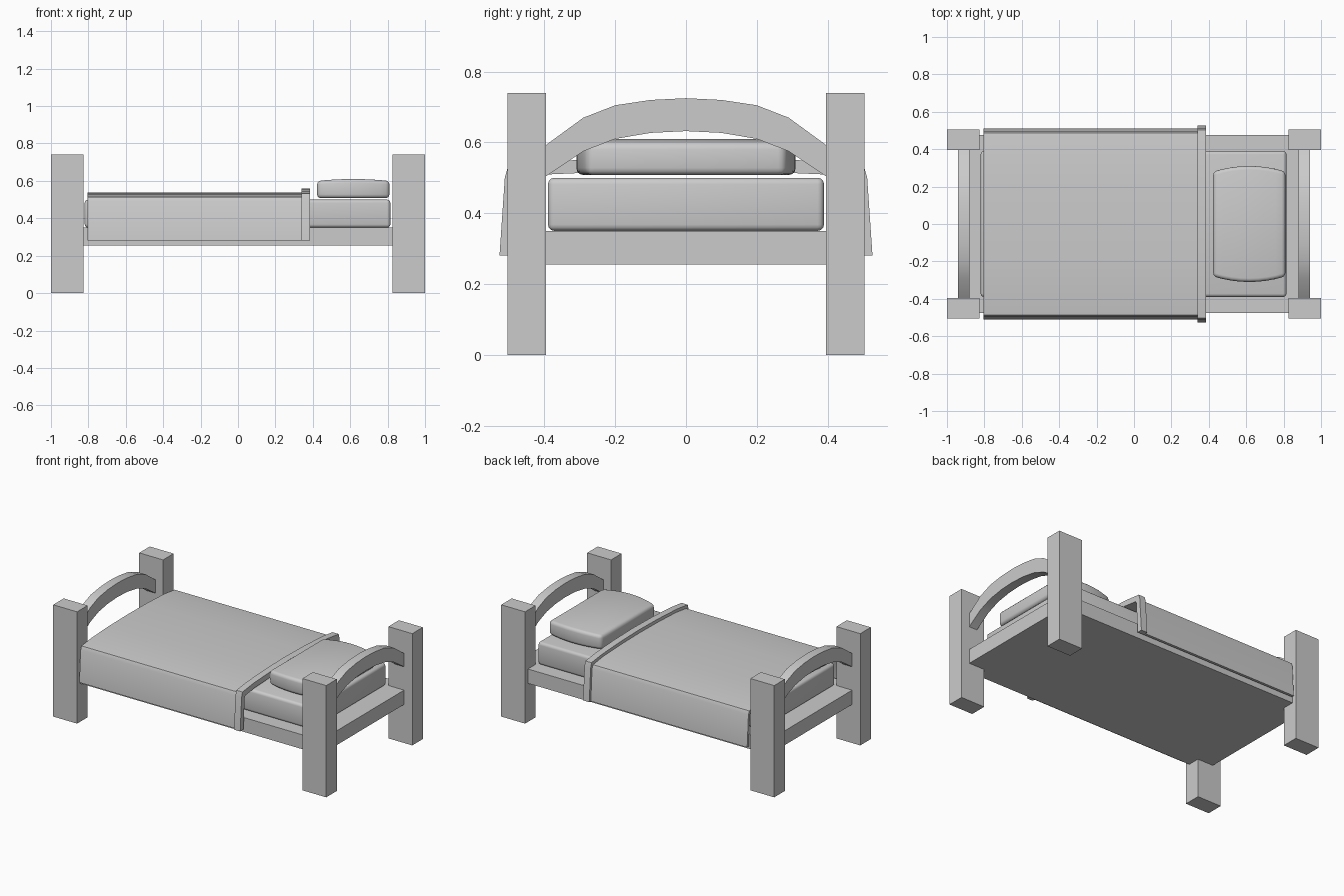
import bpy, bmesh, math

old = bpy.data.objects.get("Cube")
if old:
    bpy.data.objects.remove(old, do_unlink=True)

GREY = (0.6, 0.6, 0.6, 1)
grey = bpy.data.materials.new("plain grey")
grey.use_nodes = True
grey.diffuse_color = GREY
grey.node_tree.nodes["Principled BSDF"].inputs["Base Color"].default_value = GREY


def finish(name, bm, smooth=None):
    bmesh.ops.recalc_face_normals(bm, faces=bm.faces)
    mesh = bpy.data.meshes.new(name)
    bm.to_mesh(mesh)
    bm.free()
    mesh.materials.append(grey)
    ob = bpy.data.objects.new(name, mesh)
    bpy.context.collection.objects.link(ob)
    if smooth:
        bpy.ops.object.select_all(action='DESELECT')
        ob.select_set(True)
        bpy.context.view_layer.objects.active = ob
        bpy.ops.object.shade_smooth_by_angle(angle=math.radians(smooth))
    return ob


def box_mesh(x0, x1, y0, y1, z0, z1):
    bm = bmesh.new()
    bmesh.ops.create_cube(bm, size=1)
    for v in bm.verts:
        v.co.x = x0 if v.co.x < 0 else x1
        v.co.y = y0 if v.co.y < 0 else y1
        v.co.z = z0 if v.co.z < 0 else z1
    return bm


def round_edges(bm, radius):
    edges = [e for e in bm.edges if e.calc_face_angle(0) > 0.7]
    bmesh.ops.bevel(bm, geom=edges, offset=radius, segments=3,
                    profile=0.5, affect='EDGES')


def strip(name, outer, inner, x0, x1, smooth):
    """Extrude the band between two half profiles (y, z) along x, mirrored in y."""
    def full(half):
        return half + [(-y, z) for y, z in reversed(half[:-1])]
    bm = bmesh.new()
    loops = [[bm.verts.new((x, y, z)) for y, z in full(half)]
             for x, half in ((x0, outer), (x1, outer), (x1, inner), (x0, inner))]
    for a, b in zip(loops, loops[1:] + loops[:1]):
        for i in range(len(a) - 1):
            bm.faces.new((a[i], a[i + 1], b[i + 1], b[i]))
    for end in (0, -1):
        bm.faces.new([loop[end] for loop in loops])
    return finish(name, bm, smooth)


# Four corner posts and two arched end rails
arch_outer = [(0.42, 0.575), (0.39, 0.597), (0.29, 0.67), (0.2, 0.705), (0.1, 0.72), (0, 0.725)]
arch_inner = [(0.42, 0.487), (0.39, 0.508), (0.29, 0.575), (0.2, 0.61), (0.1, 0.627), (0, 0.632)]
for sx, end in ((-1, "foot"), (1, "head")):
    for sy, side in ((-1, "right"), (1, "left")):
        xs = sorted((sx * 0.825, sx))
        ys = sorted((sy * 0.395, sy * 0.505))
        finish(f"{end}_post_{side}", box_mesh(*xs, *ys, 0, 0.74))
    xs = sorted((sx * 0.88, sx * 0.94))
    strip(f"{end}_arch", arch_outer, arch_inner, *xs, 35)

# Bed base
finish("bed_base", box_mesh(-0.94, 0.94, -0.475, 0.475, 0.255, 0.35))

# Mattress
bm = box_mesh(-0.82, 0.815, -0.39, 0.39, 0.35, 0.5)
round_edges(bm, 0.018)
finish("mattress", bm, 50)

# Pillow with bowed ends and a slightly domed top
X0, X1 = 0.423, 0.81
bm = box_mesh(X0, X1, -0.28, 0.28, 0.508, 0.6)
along_x = [e for e in bm.edges if abs(e.verts[0].co.x - e.verts[1].co.x) > 0.1]
bmesh.ops.subdivide_edges(bm, edges=along_x, cuts=7)
for v in bm.verts:
    t = (2 * v.co.x - X0 - X1) / (X1 - X0)
    bow = 1 - t * t
    v.co.y += math.copysign(0.03 * bow, v.co.y)
    if v.co.z > 0.55:
        v.co.z += 0.01 * bow
round_edges(bm, 0.02)
finish("pillow", bm, 50)

# Blanket draped over the sides
blanket_outer = [(0.51, 0.28), (0.497, 0.49), (0.487, 0.513), (0.38, 0.527), (0.2, 0.535), (0, 0.538)]
blanket_inner = [(0.493, 0.28), (0.48, 0.485), (0.473, 0.498), (0.38, 0.51), (0.2, 0.518), (0, 0.521)]
strip("blanket", blanket_outer, blanket_inner, -0.805, 0.36, 30)

# Folded band at the blanket's upper edge
band_outer = [(0.527, 0.28), (0.512, 0.5), (0.503, 0.532), (0.39, 0.546), (0.2, 0.556), (0, 0.56)]
strip("blanket_fold", band_outer, blanket_inner, 0.34, 0.385, 30)
